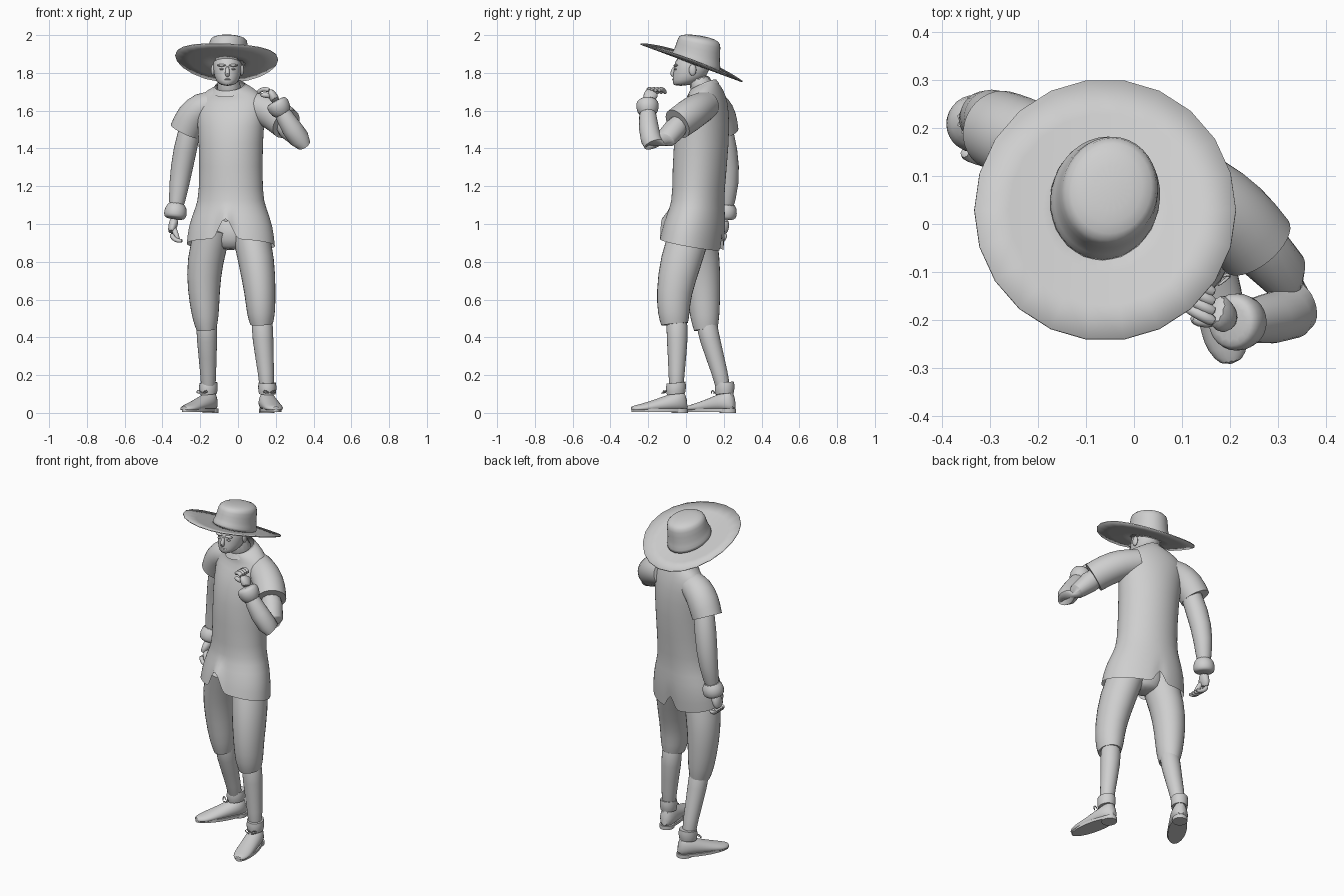
import bpy, bmesh
from math import cos, sin, pi, radians
from mathutils import Vector, Quaternion

cube = bpy.data.objects.get("Cube")
if cube:
    bpy.data.objects.remove(cube)

GREY = (.62, .62, .62, 1)
material = bpy.data.materials.new("plain_grey")
material.use_nodes = True
material.diffuse_color = GREY
material.node_tree.nodes["Principled BSDF"].inputs["Base Color"].default_value = GREY

ACROSS, DEPTH, UP = Vector((1, 0, 0)), Vector((0, 1, 0)), Vector((0, 0, 1))


def finish(name, bm, smooth_levels=1, thickness=0):
    bmesh.ops.recalc_face_normals(bm, faces=bm.faces)
    mesh = bpy.data.meshes.new(name)
    bm.to_mesh(mesh)
    bm.free()
    part = bpy.data.objects.new(name, mesh)
    bpy.context.collection.objects.link(part)
    mesh.materials.append(material)
    bpy.ops.object.select_all(action='DESELECT')
    part.select_set(True)
    bpy.context.view_layer.objects.active = part
    bpy.ops.object.shade_smooth_by_angle(angle=radians(65))
    if thickness:
        part.modifiers.new("thickness", 'SOLIDIFY').thickness = thickness
    if smooth_levels:
        modifier = part.modifiers.new("smooth", 'SUBSURF')
        modifier.levels = modifier.render_levels = smooth_levels


def bridge(bm, lower, upper):
    count = len(lower)
    for k in range(count):
        following = (k + 1) % count
        bm.faces.new((lower[k], lower[following], upper[following], upper[k]))


def loft(name, rows, sides=12, ref=ACROSS, yaw=None, caps=True, crease=False,
         floor=None, edit=None):
    """Skin rings (x, y, z, radius, second radius, tilt); rings are level if yaw is given."""
    bm = bmesh.new()
    centres = [Vector(row[:3]) for row in rows]
    last = len(rows) - 1
    rings = []
    for i, (centre, row) in enumerate(zip(centres, rows)):
        radius = row[3]
        second = row[4] if len(row) > 4 else radius
        if yaw is None:
            along = (centres[min(i + 1, last)] - centres[max(i - 1, 0)]).normalized()
            u = (ref - along * ref.dot(along)).normalized()
            w = along.cross(u)
        else:
            tilt = row[5] if len(row) > 5 else 0
            u = Vector((cos(yaw), sin(yaw), 0))
            w = Vector((-sin(yaw), cos(yaw), tilt))
        ring = []
        for k in range(sides):
            angle = 2 * pi * k / sides
            point = centre + u * radius * cos(angle) + w * second * sin(angle)
            if floor is not None:
                point.z = max(point.z, floor)
            ring.append(bm.verts.new(point))
        rings.append(ring)
    for lower, upper in zip(rings, rings[1:]):
        bridge(bm, lower, upper)
    if caps:
        ends = [bm.faces.new(rings[0]), bm.faces.new(rings[-1])]
        if crease:
            layer = bm.edges.layers.float.new("crease_edge")
            for edge in ends[0].edges[:] + ends[1].edges[:]:
                edge[layer] = 1
    if edit:
        edit(rings)
    finish(name, bm)


def ball(name, location, size):
    bm = bmesh.new()
    bmesh.ops.create_uvsphere(bm, u_segments=12, v_segments=8, radius=1)
    bmesh.ops.scale(bm, vec=size, verts=bm.verts)
    bmesh.ops.translate(bm, vec=location, verts=bm.verts)
    finish(name, bm, smooth_levels=0)


# Hat: tilted brim with raised sides, and a leaning flat-topped crown
bm = bmesh.new()
segments = 22
brim = []
for radius in (.06, .13, .2, .272):
    ring = []
    for k in range(segments):
        x = radius * cos(2 * pi * k / segments)
        y = radius * sin(2 * pi * k / segments)
        height = 1.855 - .37 * y - .04 * x + .4 * x * x
        ring.append(bm.verts.new((x - .06, y + .03, height)))
    brim.append(ring)
for inner, outer in zip(brim, brim[1:]):
    bridge(bm, inner, outer)
finish("hat_brim", bm, smooth_levels=0, thickness=.005)

crown = []
for z, radius in ((1.84, .125), (1.87, .115), (1.9, .106), (1.965, .103), (1.985, .092), (1.997, .04)):
    rise = (z - 1.84) / .15
    crown.append((.015 * rise - .062, .05 + .025 * rise, z, radius, radius * 1.13, .2 * rise - .37))
loft("hat_crown", crown, sides=18, yaw=-.2)

# Head, face and neck
FACE = -.056
skull = [(FACE, y, z, radius, radius * 1.27) for y, z, radius in (
    (-.03, 1.73, .032), (.01, 1.76, .066), (.03, 1.81, .077), (.045, 1.91, .08))]
loft("head", skull, sides=16, yaw=0)
loft("neck", [(-.04, .11, 1.64, .07), (FACE, .06, 1.8, .07)])
loft("nose", [(FACE, -.055, 1.84, .01), (FACE, -.08, 1.79, .015), (FACE, -.06, 1.78, .01)], sides=8)
ball("lips", (FACE, -.06, 1.766), (.025, .013, .005))
ball("chin", (FACE, -.046, 1.746), (.02, .02, .014))
for side, sign in (("right", -1), ("left", 1)):
    ball(side + "_eye", (FACE + sign * .03, -.055, 1.82), (.012, .01, .005))
    ball(side + "_brow", (FACE + sign * .03, -.054, 1.84), (.025, .012, .007))
    ball(side + "_ear", (FACE + sign * .077, .035, 1.815), (.01, .02, .03))


# Tunic with a wide notch in the front hem and a slit at the back
def cut_hem(rings):
    hem, above = rings[:2]

    def raise_nearest(x, columns, count):
        for k in sorted(columns, key=lambda k: abs(hem[k].co.x - x))[:count]:
            hem[k].co.z += .11
            above[k].co.z += .05

    half = len(hem) // 2
    raise_nearest(-.075, range(half, len(hem)), 2)
    raise_nearest(-.03, range(half), 1)


TWIST = -.3
tunic = [(-.038, *row) for row in (
    (.03, .89, .24, .16, -.2), (.045, .99, .23, .157, -.1), (.06, 1.09, .19, .14), (.065, 1.15, .17, .132),
    (.08, 1.45, .17, .15), (.1, 1.6, .19, .12, .1), (.11, 1.665, .185, .09, .2),
    (.1, 1.71, .13, .08, .3), (.09, 1.73, .08, .07, .4))]
loft("tunic", tunic, sides=40, yaw=TWIST, caps=False, edit=cut_hem)
loft("collar", [(-.045, .09, 1.71, .1, .085, .45), (-.045, .09, 1.735, .08, .07, .45)],
     sides=20, yaw=TWIST, caps=False)
loft("seat_of_breeches", [(-.04, .045, z, radius, radius * .8) for z, radius in (
    (.86, .07), (.9, .12), (1.05, .13))], yaw=TWIST)


# Shoe: upper shaped from heel to toe, flat sole, heel block and lace bow
def shoe(side, ankle, turn):
    toe = Vector((sin(turn), -cos(turn), 0))
    across = Vector((cos(turn), sin(turn), 0))
    heel = Vector((ankle.x, ankle.y, 0)) - toe * .06
    upper = []
    steps = 8
    for i in range(steps + 1):
        t = i / steps
        width = .022 + .03 * (1 - (2 * t - 1) ** 6)
        half_height = (.035 + .1 * (1 - t) ** 1.2) / 2
        upper.append((*(heel + toe * t * .305 + UP * half_height), width, half_height))
    loft(side + "_shoe", upper, ref=across, floor=.014)
    for part, offset, width, length, bottom in (
            ("sole", .15, .052, .155, .006), ("heel", .04, .042, .046, 0)):
        centre = heel + toe * offset
        loft(f"{side}_{part}", [(centre.x, centre.y, z, width, length) for z in (bottom, .022)],
             sides=16, yaw=turn, crease=True)
    knot = heel + toe * .12 + UP * .105
    for end, sign in (("inner", -1), ("outer", 1)):
        bow = (knot, knot + across * sign * .03 + UP * .02, knot + across * sign * .04, knot + toe * .02)
        loft(f"{side}_{end}_lace", [(*point, .004) for point in bow], sides=6, ref=toe)


# Legs: gathered breeches, stockings and ankle cuffs
def leg(side, breeches, stocking, turn):
    loft(side + "_breeches", breeches, sides=14, crease=True)
    loft(side + "_stocking", stocking)
    ankle = Vector(stocking[-1][:3])
    cuff = [(ankle.x, ankle.y, z, radius, radius * 1.1, .1)
            for z, radius in ((.1, .046), (.13, .052), (.16, .048))]
    loft(side + "_ankle_cuff", cuff, yaw=turn, crease=True)
    shoe(side, ankle, turn)


leg("left",
    [(.06, .03, .98, .1, .11), (.1, -.03, .8, .1, .115), (.118, -.066, .63, .084, .095),
     (.122, -.065, .52, .077, .087), (.125, -.06, .47, .062, .073)],
    [(.126, -.05, .53, .06), (.13, -.045, .4, .06), (.15, -.05, .2, .042), (.155, -.053, .08, .04)],
    turn=.2)
leg("right",
    [(-.13, .05, .98, .1, .11), (-.178, .08, .8, .1, .105), (-.182, .092, .65, .088, .093),
     (-.172, .1, .5, .073, .08), (-.167, .105, .44, .054, .064)],
    [(-.167, .1, .53, .06), (-.165, .12, .4, .058), (-.157, .185, .2, .042), (-.157, .205, .08, .04)],
    turn=-.57)


# Hands: palm, four curled fingers and a thumb
def hand(side, wrist, knuckles, thumb_tip):
    pointing = (knuckles - wrist).normalized()
    middle = wrist.lerp(knuckles, .5)
    loft(side + "_palm", [(*wrist, .028), (*middle, .04, .025), (*knuckles, .042, .02)],
         sides=10, ref=DEPTH)
    curl = Quaternion(DEPTH, radians(-37))
    for i in range(4):
        joint = knuckles + DEPTH * .02 * (i - 1.5)
        direction = pointing.copy()
        finger = [(*joint, .014)]
        for radius in (.014, .013, .011):
            direction.rotate(curl)
            joint = joint + direction * .03
            finger.append((*joint, radius))
        loft(f"{side}_finger_{i + 1}", finger, sides=8, ref=DEPTH)
    bend = middle.lerp(thumb_tip, .5) - DEPTH * .015
    loft(side + "_thumb", [(*middle, .017), (*bend, .016), (*thumb_tip, .012)], sides=8, ref=DEPTH)


# Arms: short sleeve, bare arm, flared cuff and hand
def arm(side, sleeve, bare, knuckles, thumb_tip):
    loft(side + "_sleeve", sleeve, sides=16, ref=DEPTH, crease=True)
    loft(side + "_arm", bare, ref=DEPTH)
    wrist = Vector(bare[-1][:3])
    back = (Vector(bare[-2][:3]) - wrist).normalized()
    cuff = [(*(wrist + back * offset), radius)
            for offset, radius in ((.09, .05), (.03, .065), (.005, .058), (-.003, .045))]
    loft(side + "_cuff", cuff, sides=14, ref=DEPTH)
    hand(side, wrist, Vector(knuckles), Vector(thumb_tip))


arm("right",
    [(-.11, .13, 1.63, .075), (-.19, .155, 1.62, .088), (-.245, .18, 1.565, .092),
     (-.28, .195, 1.49, .086)],
    [(-.23, .17, 1.6, .06), (-.285, .215, 1.38, .066), (-.31, .232, 1.22, .057), (-.335, .205, 1.03, .036)],
    knuckles=(-.355, .18, .95), thumb_tip=(-.315, .145, .91))
arm("left",
    [(.06, .11, 1.63, .075), (.14, .065, 1.61, .088), (.21, .01, 1.57, .09), (.255, -.045, 1.53, .087)],
    [(.2, .01, 1.58, .065), (.34, -.125, 1.425, .067), (.365, -.175, 1.4, .062), (.285, -.2, 1.5, .06),
     (.2, -.205, 1.65, .038)],
    knuckles=(.17, -.175, 1.705), thumb_tip=(.115, -.195, 1.685))
